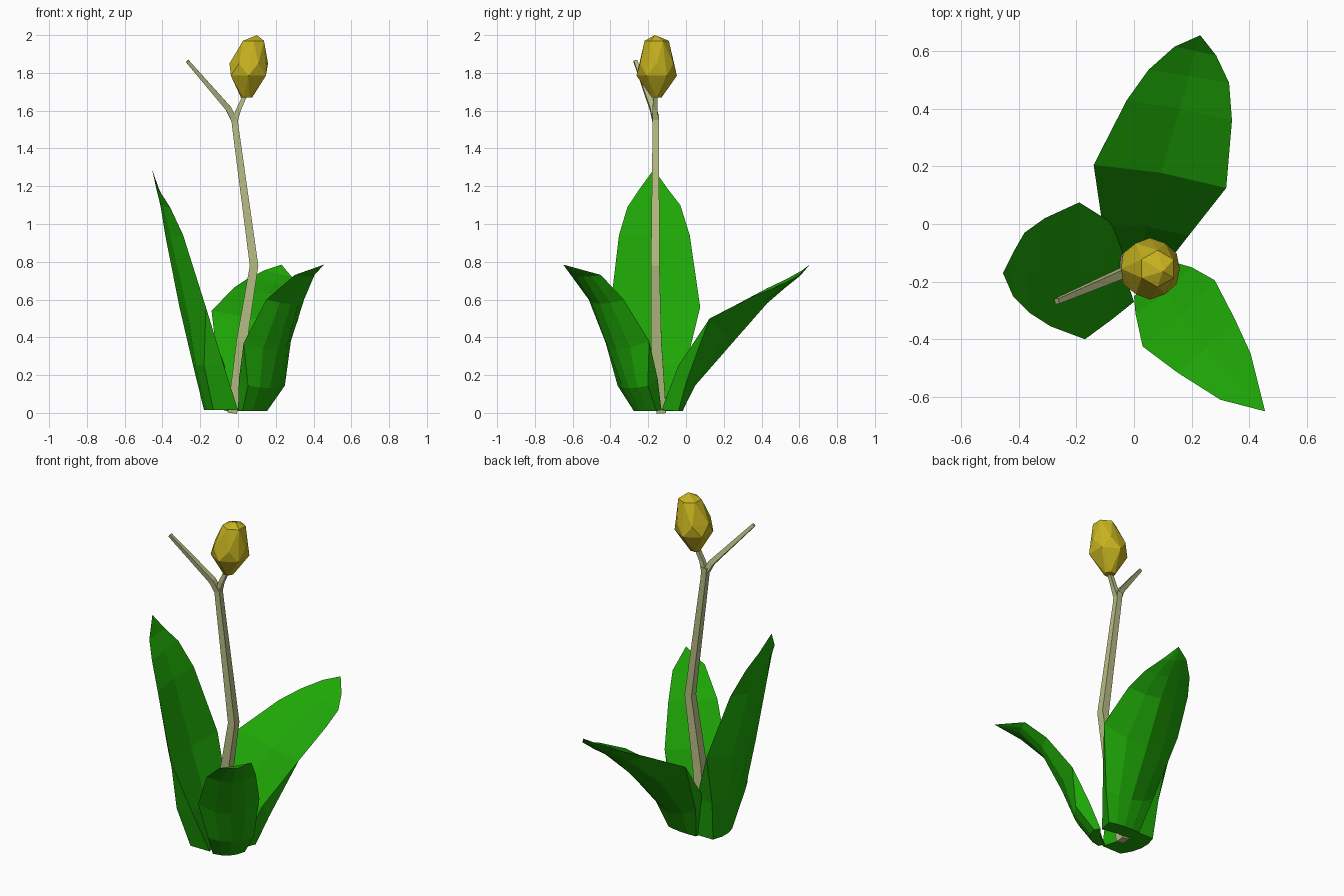
import bpy, bmesh, math
from mathutils import Vector

cube = bpy.data.objects.get("Cube")
if cube:
    bpy.data.objects.remove(cube)


def material(name, rgb):
    mat = bpy.data.materials.new(name)
    mat.use_nodes = True
    mat.diffuse_color = (*rgb, 1)
    mat.node_tree.nodes["Principled BSDF"].inputs["Base Color"].default_value = (*rgb, 1)
    return mat


leaf_green = material("leaf green", (0.013, 0.385, 0.002))
stem_beige = material("pale stem", (0.47, 0.5, 0.23))
bud_yellow = material("bud yellow", (0.57, 0.45, 0.014))


def finish(bm, name, mat):
    bmesh.ops.remove_doubles(bm, verts=bm.verts, dist=0.0005)
    bmesh.ops.recalc_face_normals(bm, faces=bm.faces)
    mesh = bpy.data.meshes.new(name)
    bm.to_mesh(mesh)
    bm.free()
    mesh.materials.append(mat)
    obj = bpy.data.objects.new(name, mesh)
    bpy.context.collection.objects.link(obj)


def bridge(bm, rings):
    """Join neighbouring closed rings of points with quads."""
    grid = [[bm.verts.new(p) for p in ring] for ring in rings]
    n = len(rings[0])
    for a, b in zip(grid, grid[1:]):
        for i in range(n):
            j = (i + 1) % n
            bm.faces.new((a[i], a[j], b[j], b[i]))
    return grid


# Leaves: solid blades with a nearly flat inside and a keeled outside.
# Each row gives the two inner edges, the side thickness and the keel depth.
def leaf(name, out, rows, tip):
    out = Vector(out)
    rings = []
    for left, right, side, keel in rows:
        l, r = Vector(left), Vector(right)

        def point(t, edge, middle):
            bulge = 4 * t * (1 - t)
            p = l.lerp(r, t) + out * (edge + (middle - edge) * bulge)
            p.z = max(p.z, 0.01)
            return p

        inside = [point(t, 0, keel * 0.15) for t in (0, 0.5, 1)]
        outside = [point(t, side, keel) for t in (1, 0.75, 0.5, 0.25, 0)]
        rings.append(inside + outside)
    bm = bmesh.new()
    grid = bridge(bm, rings)
    bm.faces.new(grid[0])
    end, last = bm.verts.new(tip), grid[-1]
    for a, b in zip(last, last[1:] + last[:1]):
        bm.faces.new((a, b, end))
    finish(bm, name, leaf_green)


leaf("tall_leaf", (-1, 0, 0), [
    ((0, -.27, .015), (-.03, -.03, .015), .13, .165),
    ((-.075, -.33, .25), (-.07, 0, .25), .105, .165),
    ((-.17, -.4, .56), (-.19, .075, .56), 0, .13),
    ((-.29, -.355, .94), (-.31, .02, .94), 0, .085),
    ((-.36, -.31, 1.09), (-.38, -.03, 1.1), 0, .04),
    ((-.42, -.25, 1.18), (-.42, -.1, 1.19), 0, .012),
], (-.455, -.17, 1.29))

leaf("back_leaf", (.15, .5, -.85), [
    ((-.08, -.11, .015), (.12, -.13, .015), .18, .2),
    ((-.11, 0, .28), (.19, -.04, .25), .09, .14),
    ((-.14, .205, .54), (.32, .125, .5), 0, .17),
    ((-.025, .43, .66), (.34, .36, .62), 0, .07),
    ((.05, .535, .71), (.33, .49, .67), 0, .03),
    ((.14, .615, .755), (.285, .585, .72), 0, .012),
], (.23, .655, .785))

leaf("front_leaf", (.6, -.65, -.45), [
    ((0, -.25, .015), (.13, -.13, .015), .04, .08),
    ((.005, -.31, .18), (.2, -.15, .18), .08, .11),
    ((.03, -.425, .37), (.28, -.195, .38), 0, .09),
    ((.15, -.515, .6), (.35, -.33, .6), 0, .05),
    ((.3, -.61, .73), (.405, -.45, .73), 0, .02),
], (.455, -.65, .785))


# Stem and its two branches: tapered four-sided tubes
def tube(name, path, radii, sides=4):
    path = [Vector(p) for p in path]
    rings = []
    for i, (p, r) in enumerate(zip(path, radii)):
        along = (path[min(i + 1, len(path) - 1)] - path[max(i - 1, 0)]).normalized()
        u = Vector((0, 1, 0)).cross(along).normalized()
        v = along.cross(u)
        angles = [math.tau * (k + 0.5) / sides for k in range(sides)]
        rings.append([p + (u * math.cos(a) + v * math.sin(a)) * r for a in angles])
    bm = bmesh.new()
    grid = bridge(bm, rings)
    bm.faces.new(grid[0])
    bm.faces.new(grid[-1])
    finish(bm, name, stem_beige)


tube("stem", [(-.03, -.13, 0), (.02, -.158, .38), (.085, -.163, .78),
              (-.015, -.16, 1.52), (-.02, -.16, 1.58)],
     (.036, .04, .032, .024, .025))
tube("bare_branch", [(-.015, -.16, 1.54), (-.05, -.175, 1.61), (-.268, -.268, 1.862)],
     (.023, .022, .013))
tube("bud_branch", [(-.02, -.16, 1.54), (.005, -.165, 1.61), (.055, -.158, 1.72)],
     (.023, .018, .014))

# Bud: faceted hull around staggered rings, leaning slightly to one side
bm = bmesh.new()
for i, (x, z, r) in enumerate([(.045, 1.67, .03), (.055, 1.785, .107),
                               (.057, 1.85, .102), (.082, 1.97, .064)]):
    for k in range(6):
        a = math.tau * (k + i / 2) / 6
        bm.verts.new((x + r * math.cos(a), -.155 + r * math.sin(a), z))
bm.verts.new((.1, -.165, 2))
bmesh.ops.convex_hull(bm, input=bm.verts)
finish(bm, "flower_bud", bud_yellow)
